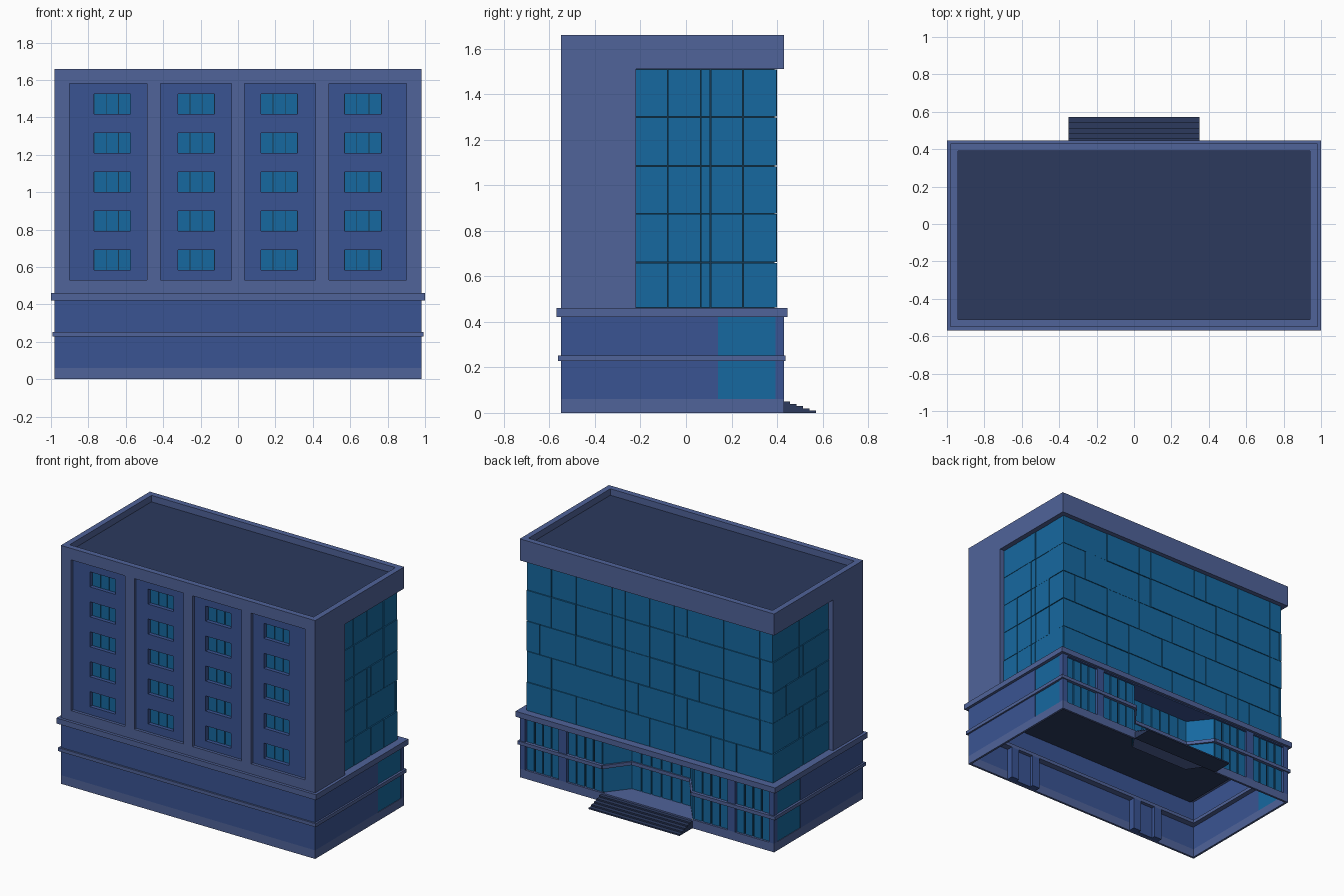
import bpy, bmesh, random
from mathutils import Vector

if "Cube" in bpy.data.objects:
    bpy.data.objects.remove(bpy.data.objects["Cube"])

random.seed(4)


def material(name, rgb):
    m = bpy.data.materials.new(name)
    m.diffuse_color = (*rgb, 1)
    m.use_nodes = True
    m.node_tree.nodes["Principled BSDF"].inputs["Base Color"].default_value = m.diffuse_color
    return m


LIGHT = material("light_blue_stone", (0.08, 0.125, 0.32))
WALL = material("deep_blue_wall", (0.042, 0.088, 0.29))
GLASS = material("teal_glass", (0.008, 0.14, 0.35))
DARK = material("dark_slate", (0.025, 0.042, 0.11))
FRAME = material("window_frame", (0.01, 0.04, 0.08))


class Part:
    """Collects prisms and boxes into one named mesh object."""

    def __init__(self, name, mat):
        self.name, self.mat, self.bm = name, mat, bmesh.new()

    def prism(self, pts, z0, z1):
        lo = [self.bm.verts.new((x, y, z0)) for x, y in pts]
        hi = [self.bm.verts.new((x, y, z1)) for x, y in pts]
        n = len(pts)
        self.bm.faces.new(lo[::-1])
        self.bm.faces.new(hi)
        for i in range(n):
            j = (i + 1) % n
            self.bm.faces.new((lo[i], lo[j], hi[j], hi[i]))

    def box(self, x0, x1, y0, y1, z0, z1):
        self.prism([(x0, y0), (x1, y0), (x1, y1), (x0, y1)], z0, z1)

    def pair(self, x0, x1, *yz):
        self.box(x0, x1, *yz)
        self.box(-x1, -x0, *yz)

    def strip(self, a, b, thick, z0, z1):
        a, b = Vector(a), Vector(b)
        d = (b - a).normalized()
        n = Vector((-d.y, d.x)) * thick / 2
        self.prism([a - n, b - n, b + n, a + n], z0, z1)

    def panes(self, a, b, count, gap, thick, z0, z1):
        a, b = Vector(a), Vector(b)
        g = (b - a).normalized() * gap / 2
        for i in range(count):
            self.strip(a.lerp(b, i / count) + g, a.lerp(b, (i + 1) / count) - g, thick, z0, z1)

    def done(self):
        bmesh.ops.recalc_face_normals(self.bm, faces=self.bm.faces)
        me = bpy.data.meshes.new(self.name)
        self.bm.to_mesh(me)
        self.bm.free()
        me.materials.append(self.mat)
        ob = bpy.data.objects.new(self.name, me)
        bpy.context.collection.objects.link(ob)


# Front frame, pilasters and side walls of the tower
p = Part("tower_frame", LIGHT)
p.pair(0.90, 0.98, -0.55, -0.22, 0.46, 1.51)
p.box(-0.90, 0.90, -0.55, -0.48, 0.46, 0.53)
for x in (-0.45, 0, 0.45):
    p.box(x - 0.036, x + 0.036, -0.55, -0.52, 0.53, 1.58)
p.done()

# Recessed front wall, built around the window openings
win_x = [-0.672, -0.224, 0.22, 0.668]
win_z = [0.585 + 0.2085 * i for i in range(5)]
W, H = 0.098, 0.105
p = Part("front_wall", WALL)
zs = [0.53] + [v for z in win_z for v in (z, z + H)] + [1.58]
xs = [-0.90] + [v for x in win_x for v in (x - W, x + W)] + [0.90]
for i in range(0, len(zs), 2):
    p.box(-0.90, 0.90, -0.53, -0.49, zs[i], zs[i + 1])
for z in win_z:
    for i in range(0, len(xs), 2):
        p.box(xs[i], xs[i + 1], -0.53, -0.49, z, z + H)
p.done()

# Front windows: three panes each over a dark backing
p = Part("front_windows", GLASS)
for x in win_x:
    for z in win_z:
        p.panes((x - W, -0.499), (x + W, -0.499), 3, 0.004, 0.01, z, z + H)
p.done()
p = Part("front_window_backing", FRAME)
p.box(-0.90, 0.90, -0.496, -0.47, 0.46, 1.54)
p.done()

# Parapet ring and sunken roof
p = Part("parapet", LIGHT)
p.pair(0.94, 0.98, -0.51, 0.43, 1.51, 1.66)
p.pair(0.90, 0.98, -0.55, -0.51, 1.51, 1.66)
p.box(-0.94, 0.94, 0.39, 0.43, 1.51, 1.66)
p.box(-0.90, 0.90, -0.55, -0.51, 1.58, 1.66)
p.done()
p = Part("roof", DARK)
p.box(-0.94, 0.94, -0.49, 0.39, 1.51, 1.615)
p.box(-0.94, 0.94, -0.51, -0.49, 1.58, 1.615)
p.done()

# Glass curtain wall: slightly uneven panels over a dark core
rows = [0.46, 0.66, 0.875, 1.085, 1.30, 1.51]
p = Part("curtain_wall_panels", GLASS)
ys = [-0.225, -0.08, 0.065, 0.107, 0.25, 0.40]
g = 0.002
for z0, z1 in zip(rows, rows[1:]):
    for y0, y1 in zip(ys, ys[1:]):
        d = random.uniform(0, 0.005)
        p.pair(0.93, 0.95 - d, y0 + g, y1 - g, z0 + g, z1 - g)
    # five main bays, each split at a varying place in every row
    for k in range(5):
        a = -0.948 + 0.3792 * k
        cuts = [a, a + random.choice((0.1, 0.19, 0.19, 0.28)), a + 0.3792]
        for x0, x1 in zip(cuts, cuts[1:]):
            p.box(x0 + g, x1 - g, 0.38, 0.40 - random.uniform(0, 0.005), z0 + g, z1 - g)
p.done()
p = Part("curtain_wall_core", FRAME)
p.box(-0.938, 0.938, -0.47, 0.388, 0.46, 1.51)
p.done()

# Base walls, an open shell underneath
T = 0.965
p = Part("base_walls", WALL)
p.box(-0.98, 0.98, -0.55, -0.535, 0.06, 0.422)
p.pair(T, 0.98, -0.535, 0.14, 0.06, 0.422)
p.pair(0.94, 0.98, 0.393, 0.43, 0.06, 0.422)
p.pair(0.62, 0.68, 0.38, 0.43, 0.06, 0.422)
p.done()
p = Part("plinth", LIGHT)
p.box(-0.98, 0.98, -0.55, -0.535, 0, 0.06)
p.pair(T, 0.98, -0.535, 0.415, 0, 0.06)
p.pair(0.35, 0.98, 0.415, 0.43, 0, 0.06)
p.pair(0.35, T, 0.385, 0.415, 0.05, 0.06)
p.done()

# Ledges: upper slab edge and a middle band that follows the entrance
A, B = (0.35, 0.425), (0.23, 0.265)
p = Part("upper_ledge", LIGHT)
p.box(-1.0, 1.0, -0.57, 0.447, 0.422, 0.46)
p.done()
p = Part("middle_ledge", LIGHT)
z = (0.229, 0.253)
p.box(-0.992, 0.992, -0.562, -0.49, *z)
p.pair(0.93, 0.992, -0.49, 0.438, *z)
p.pair(0.345, 0.93, 0.39, 0.438, *z)
for s in (-1, 1):
    p.strip((s * A[0], A[1]), (s * B[0], B[1]), 0.03, *z)
p.strip((-B[0], B[1]), B, 0.03, *z)
p.done()
p = Part("base_ceiling", DARK)
p.box(-0.94, 0.94, -0.535, 0.26, 0.413, 0.421)
p.done()
p = Part("entrance_soffit", WALL)
p.box(-0.94, 0.94, 0.26, 0.43, 0.413, 0.421)
p.done()

# Ground-floor glazing: side panes, shop bays and entrance
p = Part("ground_floor_glass", GLASS)
p.pair(0.965, 0.976, 0.14, 0.393, 0.06, 0.422)
for s in (-1, 1):
    for a, b in ((0.352, 0.62), (0.68, 0.94)):
        p.panes((s * a, 0.41), (s * b, 0.41), 4, 0.01, 0.012, 0.06, 0.415)
    p.strip((s * A[0], A[1] - 0.01), (s * B[0], B[1]), 0.012, 0.06, 0.415)
p.panes((-B[0], B[1]), B, 6, 0.008, 0.012, 0.06, 0.415)
p.done()
p = Part("ground_floor_mullions", FRAME)
p.pair(0.36, 0.94, 0.398, 0.406, 0.06, 0.415)
p.box(-B[0], B[0], B[1] - 0.016, B[1] - 0.004, 0.06, 0.415)
p.done()

# Entrance floor and steps
p = Part("entrance_floor", LIGHT)
p.prism([(-0.23, 0.26), (0.23, 0.26), (0.35, 0.43), (-0.35, 0.43)], 0.05, 0.06)
p.done()
p = Part("entrance_steps", DARK)
for i in range(5):
    p.box(-0.35, 0.35, 0.425, 0.572 - 0.029 * i, 0.01 * i, 0.01 * (i + 1))
p.done()

# Framed bays on the inside of the front base wall
p = Part("inner_bays", WALL)
for x in (-0.53, 0.53):
    for dx in (-0.12, 0.06):
        p.box(x + dx, x + dx + 0.06, -0.535, -0.49, 0.0, 0.229)
    p.box(x - 0.06, x + 0.06, -0.535, -0.515, 0.0, 0.229)
p.done()
